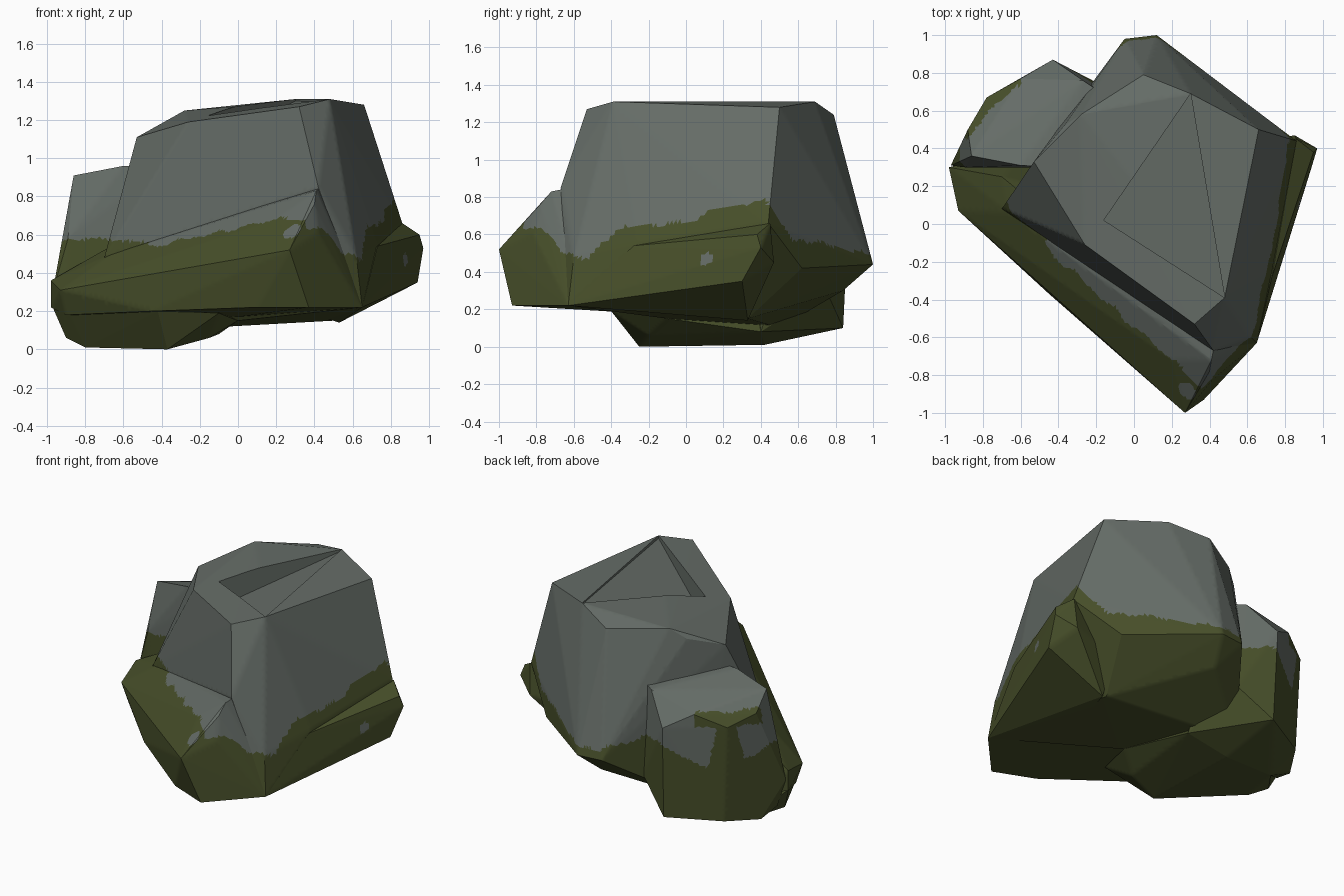
import bpy
import bmesh
import math
from mathutils import Vector, noise

default_cube = bpy.data.objects.get("Cube")
if default_cube:
    bpy.data.objects.remove(default_cube, do_unlink=True)


def make_material(name, colour):
    material = bpy.data.materials.new(name)
    material.use_nodes = True
    material.diffuse_color = (*colour, 1)
    shader = material.node_tree.nodes["Principled BSDF"]
    shader.inputs["Base Color"].default_value = (*colour, 1)
    shader.inputs["Roughness"].default_value = 0.9
    return material


stone = make_material("grey stone", (0.132, 0.153, 0.137))
moss = make_material("olive moss", (0.064, 0.079, 0.023))


def add_hull(name, points):
    """Angular chunk of rock wrapped around a few corner points."""
    mesh = bpy.data.meshes.new(name)
    bm = bmesh.new()
    for point in points:
        bm.verts.new(point)
    hull = bmesh.ops.convex_hull(bm, input=bm.verts)
    loose = set(hull["geom_interior"] + hull["geom_unused"])
    bmesh.ops.delete(bm, geom=[g for g in loose if isinstance(g, bmesh.types.BMVert)],
                     context="VERTS")
    bmesh.ops.recalc_face_normals(bm, faces=bm.faces)
    bm.to_mesh(mesh)
    bm.free()
    mesh.materials.append(stone)
    mesh.materials.append(moss)
    rock = bpy.data.objects.new(name, mesh)
    bpy.context.collection.objects.link(rock)
    return rock


# Moss height at each compass angle around the rock
MOSS_LINE = [(-180, .57), (-75, .6), (-62, .64), (-52, .53), (-40, .48), (-28, .63),
             (0, .67), (27, .78), (40, .57), (90, .5), (114, .61), (133, .47),
             (137, .8), (142, .8), (146, .49), (157, .57), (180, .57)]

# Bare stone spots inside the moss, as centre and radius
BARE_SPOTS = [((.28, -.88, .63), .05), ((.87, .1, .46), .03)]


def moss_height(angle):
    for (a, low), (b, high) in zip(MOSS_LINE, MOSS_LINE[1:]):
        if a <= angle <= b:
            return low + (high - low) * (angle - a) / (b - a)
    return 0.57


def is_mossy(p):
    angle = math.degrees(math.atan2(p.y, p.x))
    wobble = 0.03 * noise.noise(p * 9)
    for centre, radius in BARE_SPOTS:
        if (p - Vector(centre)).length < radius + wobble:
            return False
    # Along the front shelf the moss stops at a line parallel to the wall
    if -170 < angle < -68:
        outward = -0.67 * p.x - 0.74 * p.y
        return outward + wobble > 0.4 or p.z < 0.45
    # Strip of moss under the rim of the side lump
    if p.x < -.6 and p.y > .45 and .73 < p.z + wobble < .82:
        return True
    return p.z + wobble < moss_height(angle)


def paint(rock, limit=0.035):
    """Split faces finely enough for a ragged moss border, then colour them."""
    bm = bmesh.new()
    bm.from_mesh(rock.data)
    bmesh.ops.triangulate(bm, faces=bm.faces)
    for _ in range(7):
        long_edges = [e for e in bm.edges if e.calc_length() > limit]
        if not long_edges:
            break
        bmesh.ops.subdivide_edges(bm, edges=long_edges, cuts=1)
        bmesh.ops.triangulate(bm, faces=[f for f in bm.faces if len(f.verts) > 3])
    for face in bm.faces:
        face.material_index = int(is_mossy(face.calc_center_median()))
    bm.to_mesh(rock.data)
    bm.free()
    bpy.ops.object.select_all(action="DESELECT")
    rock.select_set(True)
    bpy.context.view_layer.objects.active = rock
    bpy.ops.object.shade_smooth_by_angle(angle=math.radians(30))


# Tall central block
block = add_hull("main_block", [
    (.3, .69, 1.31), (.66, .5, 1.28), (.48, -.39, 1.31), (.32, -.53, 1.27),
    (-.26, -.11, 1.19), (-.53, .33, 1.11), (-.37, .52, 1.18), (-.28, .58, 1.25),
    (.05, .79, 1.24), (.86, .44, .66), (.73, -.25, .55), (.62, -.6, .48),
    (.42, -.67, .85), (-.7, .08, .48), (.42, .76, .46), (.62, .62, .42),
    (.12, 1, .44), (-.05, .98, .44), (.05, .84, .3), (-.4, .5, .1), (.5, .33, .15),
    (0, -.1, .15), (.65, -.63, .22)])

# Sunken wedge in the top, walled on two sides
wedge_plan = [(.3, .69, 1.3), (-.16, .02, 1.05), (.48, -.39, 1.29)]
cutter = add_hull("top_wedge_cutter", wedge_plan + [(x, y, 1.6) for x, y, _ in wedge_plan])
cutter.hide_render = True
cut = block.modifiers.new("top_wedge", "BOOLEAN")
cut.operation = "DIFFERENCE"
cut.solver = "EXACT"
cut.object = cutter
bpy.context.view_layer.objects.active = block
bpy.ops.object.modifier_apply(modifier=cut.name)
bpy.data.objects.remove(cutter, do_unlink=True)

# Lower lump on the back right corner, buried in the block on its inner side
side_lump = add_hull("side_lump", [
    (-.86, .36, .91), (-.6, .31, .96), (-.27, .76, .9), (-.43, .87, .72),
    (-.6, .77, .82), (-.78, .67, .74), (-.88, .5, .8), (-.89, .3, .58),
    (-.42, .84, .1), (-.75, .66, .09), (-.88, .45, .06), (-.9, .3, .1),
    (-.97, .31, .3), (-.15, .68, .9), (-.4, .3, .96), (-.2, .75, .3),
    (-.1, .4, .08), (-.4, .42, .01), (-.75, .42, .01)])

# Sloping mossy shelf along the front, rising to a crest beside the wall
front_shelf = add_hull("front_shelf", [
    (-.98, .3, .36), (-.98, .3, .22), (-.93, .07, .31), (-.9, .1, .18),
    (-.45, -.37, .2), (.1, -.82, .22), (.37, -.93, .22), (.27, -1, .52),
    (.2, -.72, .68), (.42, -.82, .61), (.42, -.67, .84), (.41, -.72, .83),
    (.4, -.78, .76), (-.66, .06, .5), (-.7, .25, .52), (-.6, .4, .15),
    (.65, -.63, .22), (.6, -.6, .42), (.3, 0, .18), (0, -.1, .17)])

# Low foot that the rock rests on
foot = add_hull("foot", [
    (-.97, .28, .22), (-.92, .08, .27), (-.9, .22, .06), (-.8, .15, .01),
    (-.37, -.25, 0), (-.42, -.36, .2), (-.1, -.4, .19), (-.15, -.2, .06),
    (0, -.1, .15), (-.4, .42, .01), (-.75, .42, .01), (-.1, .4, .08), (-.3, .4, .3)])

# Tapering ledge on the left side
left_ledge = add_hull("left_ledge", [
    (.97, .4, .53), (.95, .38, .6), (.86, .45, .66), (.94, .3, .35),
    (.65, -.63, .22), (.73, -.28, .54), (.85, .47, .45), (.4, 0, .18),
    (.53, .33, .14), (.5, .4, .4)])

for rock in (block, side_lump, front_shelf, foot, left_ledge):
    paint(rock)
